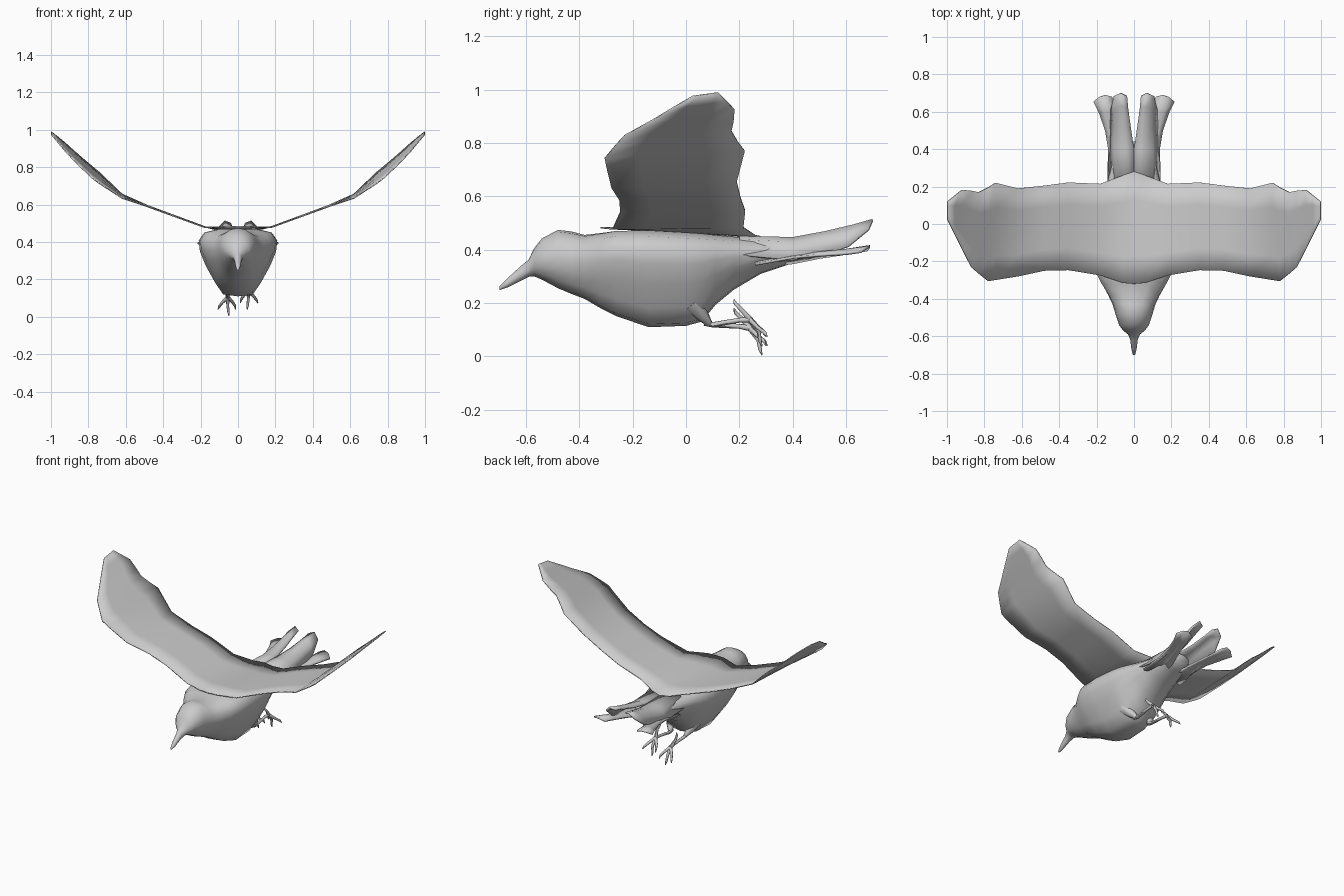
import bpy, bmesh, math
from mathutils import Vector


def make(name, verts, faces, angle=60, thick=0.0):
    me = bpy.data.meshes.new(name)
    me.from_pydata(verts, [], faces)
    bm = bmesh.new()
    bm.from_mesh(me)
    bmesh.ops.remove_doubles(bm, verts=bm.verts, dist=1e-4)
    bmesh.ops.recalc_face_normals(bm, faces=bm.faces)
    bm.to_mesh(me)
    bm.free()
    ob = bpy.data.objects.new(name, me)
    bpy.context.collection.objects.link(ob)
    if thick:
        m = ob.modifiers.new("thickness", 'SOLIDIFY')
        m.thickness = thick
        m.offset = 0
    bpy.ops.object.select_all(action='DESELECT')
    ob.select_set(True)
    bpy.context.view_layer.objects.active = ob
    bpy.ops.object.shade_smooth_by_angle(angle=math.radians(angle))
    return ob


def loft(name, rings, angle=60):
    n = len(rings[0])
    verts = [p for r in rings for p in r]
    faces = [(i*n+j, i*n+(j+1) % n, (i+1)*n+(j+1) % n, (i+1)*n+j)
             for i in range(len(rings)-1) for j in range(n)]
    faces += [tuple(range(n)), tuple(range((len(rings)-1)*n, len(rings)*n))]
    return make(name, verts, faces, angle)


def sheet(name, rows, thick, s=1):
    n = len(rows[0])
    verts = [(x*s, y, z) for r in rows for x, y, z in r]
    faces = [(i*n+j, i*n+j+1, (i+1)*n+j+1, (i+1)*n+j)
             for i in range(len(rows)-1) for j in range(n-1)]
    return make(name, verts, faces, 60, thick)


def tube(name, pts, radii, sides=6):
    pts = [Vector(p) for p in pts]
    rings = []
    for i, p in enumerate(pts):
        d = (pts[min(i+1, len(pts)-1)] - pts[max(i-1, 0)]).normalized()
        u = d.cross(Vector((1, 0.13, 0.07))).normalized()
        v = d.cross(u)
        rings.append([p + radii[i]*(math.cos(a)*u + math.sin(a)*v)
                      for a in (2*math.pi*k/sides for k in range(sides))])
    return loft(name, rings)


# Body with head and beak: y, half width, bottom z, top z, chest shape blend
KEEL = [(0, 0), (.38, .03), (.58, .2), (.82, .45), (.97, .66), (1, .82),
        (.86, .94), (.45, 1), (0, 1)]
SECTIONS = [(-.70, .006, .248, .262, 0), (-.67, .014, .258, .292, 0),
            (-.62, .020, .283, .338, 0), (-.59, .032, .298, .362, 0),
            (-.57, .058, .300, .405, 0), (-.54, .080, .287, .442, 0),
            (-.48, .100, .255, .474, .1), (-.43, .115, .234, .468, .2),
            (-.38, .140, .215, .455, .5), (-.32, .175, .180, .462, .8),
            (-.26, .203, .150, .470, 1), (-.14, .210, .109, .472, 1),
            (.00, .203, .114, .464, 1), (.06, .192, .130, .460, 1),
            (.11, .178, .192, .455, .9), (.18, .156, .250, .450, .7),
            (.28, .130, .309, .443, .4), (.38, .105, .342, .438, .2),
            (.44, .060, .368, .425, .1)]
rings = []
for y, w, zb, zt, k in SECTIONS:
    half = []
    for i, (kx, kt) in enumerate(KEEL):
        a = math.radians(-90 + 22.5*i)
        fx = (1-k)*math.cos(a) + k*kx
        ft = (1-k)*(.5+.5*math.sin(a)) + k*kt
        half.append((w*fx, y, zb + (zt-zb)*ft))
    rings.append(half + [(-x, yy, z) for x, yy, z in half[-2:0:-1]])
loft("body", rings, 70)

# Wings: one thin sheet across the back; x, leading y, z, trailing y, z
WING = [(0, -.32, .482, .28, .448), (.06, -.315, .482, .26, .452),
        (.18, -.275, .478, .215, .482), (.35, -.247, .540, .222, .545),
        (.48, -.25, .587, .205, .593), (.62, -.28, .634, .19, .655),
        (.74, -.299, .712, .22, .770), (.78, -.305, .742, .195, .803),
        (.83, -.265, .79, .17, .845), (.87, -.23, .828, .178, .880),
        (.92, -.132, .882, .182, .925), (.96, -.052, .930, .150, .958),
        (.998, .025, .975, .12, .988)]
half = [[(x, a + (b-a)*t, p + (q-p)*t) for t in (0, .25, .5, .75, 1)]
        for x, a, p, b, q in WING]
full = [[(-x, y, z) for x, y, z in r] for r in half[:0:-1]] + half
sheet("wings", full, 0.006)

# Tail feathers: arched strips with rounded ends
INNER = [[(.0, .20, .445), (.05, .20, .447), (.10, .20, .435), (.14, .20, .38)],
         [(.0, .40, .440), (.05, .40, .442), (.10, .40, .425), (.130, .40, .36)],
         [(.018, .52, .456), (.06, .52, .464), (.095, .52, .445), (.125, .50, .385)],
         [(.032, .62, .480), (.065, .63, .490), (.10, .61, .460), (.122, .57, .398)],
         [(.038, .685, .497), (.07, .70, .510), (.105, .685, .475), (.121, .61, .412)]]
OUTER = [[(.03, .26, .335), (.07, .26, .345), (.11, .26, .350), (.142, .26, .345)],
         [(.04, .40, .350), (.08, .40, .366), (.11, .40, .375), (.137, .40, .370)],
         [(.07, .50, .370), (.10, .50, .383), (.13, .50, .388), (.153, .50, .378)],
         [(.10, .60, .385), (.13, .60, .398), (.16, .60, .398), (.188, .60, .384)],
         [(.118, .68, .398), (.15, .69, .412), (.185, .68, .408), (.216, .655, .392)]]
for side, s in (("right", 1), ("left", -1)):
    sheet("inner_tail_feather_" + side, INNER, 0.010, s)
    sheet("outer_tail_feather_" + side, OUTER, 0.010, s)

# Legs tucked backwards, the left foot hanging slightly lower
TOES = [[(.0, .24, .105), (.012, .205, .145), (.008, .185, .165), (.0, .18, .18)],
        [(.0, .24, .105), (.0, .272, .06), (-.004, .278, .025), (-.006, .285, .004)],
        [(.0, .24, .105), (.03, .27, .075), (.045, .295, .055), (.052, .305, .04)],
        [(.0, .24, .105), (-.025, .265, .08), (-.038, .29, .06), (-.042, .30, .04)]]
for side, s, dz in (("right", 1, .033), ("left", -1, 0)):
    x = .055
    tube("thigh_" + side, [(s*.08, .02, .20), (s*.07, .06, .155), (s*x, .088, .122)],
         [.045, .026, .012], 8)
    tube("shank_" + side, [(s*x, .07, .128), (s*x, .10, .118), (s*x, .20, .112+dz*.7),
                           (s*x, .245, .105+dz)], [.014, .010, .009, .012])
    for i, toe in enumerate(TOES):
        tube(f"toe_{side}_{i+1}", [(s*(x+a), b, c+dz) for a, b, c in toe],
             [.011, .008, .007, .002])
